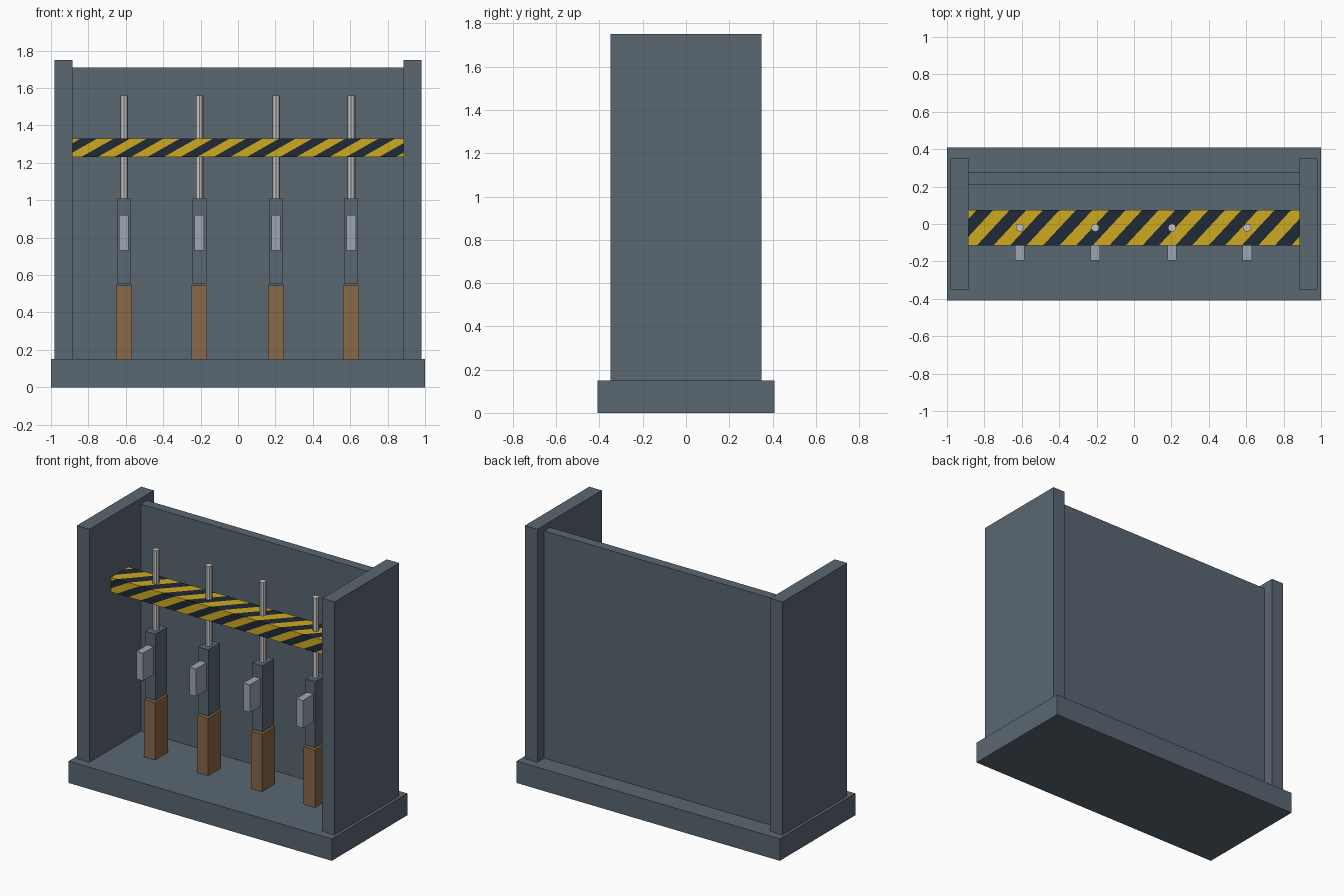
import bpy, bmesh, math
from mathutils import Vector

default = bpy.data.objects.get("Cube")
if default:
    bpy.data.objects.remove(default, do_unlink=True)


def material(name, hex_colour):
    srgb = [int(hex_colour[i:i + 2], 16) / 255 for i in (0, 2, 4)]
    colour = [c / 12.92 if c < 0.04 else ((c + 0.055) / 1.055) ** 2.4 for c in srgb] + [1]
    mat = bpy.data.materials.new(name)
    mat.use_nodes = True
    mat.diffuse_color = colour
    mat.node_tree.nodes["Principled BSDF"].inputs["Base Color"].default_value = colour
    return mat


frame_grey = material("frame slate grey", "5A6772")
wood = material("brown wood", "87684A")
pale_grey = material("pale blue grey", "9CA6B2")
steel = material("light steel", "C4C4C4")
yellow = material("hazard yellow", "CFAA20")
navy = material("hazard dark navy", "1F2937")


def finish(name, bm, *mats):
    mesh = bpy.data.meshes.new(name)
    bm.to_mesh(mesh)
    bm.free()
    for m in mats:
        mesh.materials.append(m)
    obj = bpy.data.objects.new(name, mesh)
    bpy.context.collection.objects.link(obj)
    return obj


def box_mesh(low, high):
    low, high = Vector(low), Vector(high)
    bm = bmesh.new()
    bmesh.ops.create_cube(bm, size=1)
    for v in bm.verts:
        v.co = (low + high) / 2 + v.co * (high - low)
    return bm


def box(name, low, high, mat):
    return finish(name, box_mesh(low, high), mat)


# Cabinet: base, back and two side walls
box("base", (-1, -0.41, 0), (1, 0.41, 0.15), frame_grey)
box("back_panel", (-0.885, 0.21, 0.15), (0.885, 0.275, 1.71), frame_grey)
box("right_wall", (-0.98, -0.35, 0.15), (-0.885, 0.35, 1.75), frame_grey)
box("left_wall", (0.885, -0.35, 0.15), (0.98, 0.35, 1.75), frame_grey)

# Striped cross bar: one family of slanted cuts wraps round all its faces
half, y0, y1, z0, z1 = 0.885, -0.115, 0.075, 1.23, 1.33
period = half / 5
normal = Vector((1 / period, -1 / (y1 - y0), -1 / (z1 - z0)))
corner = Vector((-half, y0, z0))
bar = box_mesh((-half, y0, z0), (half, y1, z1))
for k in range(-4, 21):
    cut = corner + Vector(((k / 2 + 0.25) * period, 0, 0))
    bmesh.ops.bisect_plane(bar, geom=bar.verts[:] + bar.edges[:] + bar.faces[:],
                           plane_co=cut, plane_no=normal, dist=1e-5)
for face in bar.faces:
    phase = normal.dot(face.calc_center_median() - corner)
    face.material_index = math.floor((phase + 0.25) * 2) % 2
finish("striped_bar", bar, yellow, navy)

# Row of racked items: stock, body, side clip and rod
for i, x in enumerate((-0.61, -0.207, 0.203, 0.605), 1):
    def part(name, width, ya, yb, za, zb, mat):
        box(f"{name}_{i}", (x - width / 2, ya, za), (x + width / 2, yb, zb), mat)

    part("stock", 0.085, -0.09, 0.05, 0.15, 0.545, wood)
    part("body", 0.075, -0.08, 0.045, 0.555, 1.01, frame_grey)
    part("clip", 0.05, -0.195, -0.075, 0.73, 0.92, pale_grey)
    rod = bmesh.new()
    bmesh.ops.create_cone(rod, cap_ends=True, segments=8, radius1=0.022,
                          radius2=0.022, depth=0.55)
    bmesh.ops.translate(rod, verts=rod.verts, vec=(x, -0.02, 1.285))
    finish(f"rod_{i}", rod, steel)
